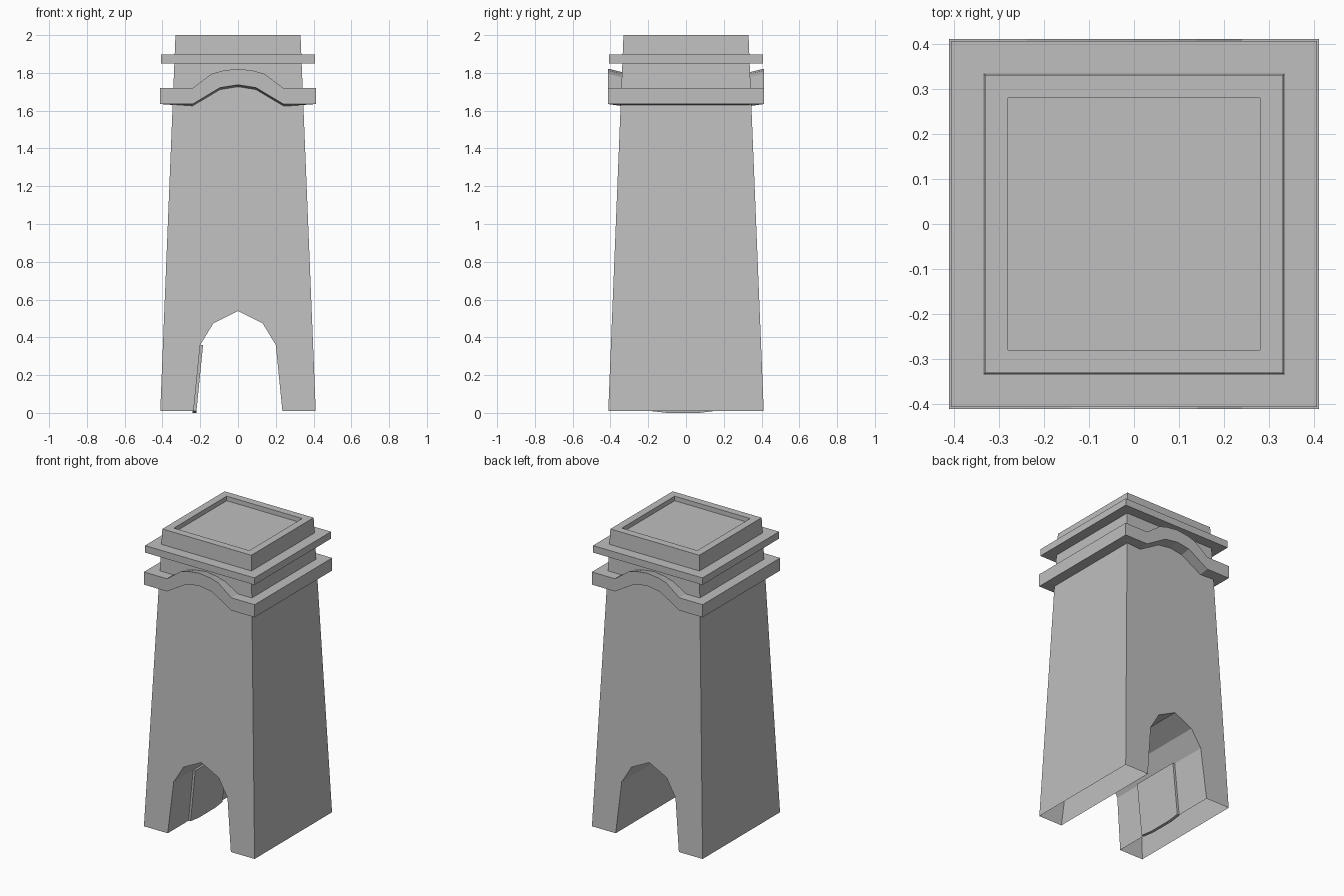
import bpy
import bmesh

cube = bpy.data.objects.get("Cube")
if cube:
    bpy.data.objects.remove(cube, do_unlink=True)

STONE = (0.52, 0.52, 0.52, 1)
stone = bpy.data.materials.new("grey_stone")
stone.use_nodes = True
stone.diffuse_color = STONE
stone.node_tree.nodes["Principled BSDF"].inputs["Base Color"].default_value = STONE


def finish(name, bm):
    bmesh.ops.recalc_face_normals(bm, faces=bm.faces[:])
    mesh = bpy.data.meshes.new(name)
    bm.to_mesh(mesh)
    bm.free()
    mesh.materials.append(stone)
    obj = bpy.data.objects.new(name, mesh)
    bpy.context.collection.objects.link(obj)


def loft(rings):
    """Join matching outlines with side faces and cap both ends."""
    bm = bmesh.new()
    loops = [[bm.verts.new(p) for p in ring] for ring in rings]
    n = len(loops[0])
    for a, b in zip(loops, loops[1:]):
        for i in range(n):
            j = (i + 1) % n
            bm.faces.new((a[i], a[j], b[j], b[i]))
    bm.faces.new(loops[0])
    bm.faces.new(loops[-1])
    bm.normal_update()
    return bm


def mirrored(half):
    """Complete a left-to-centre outline across x = 0."""
    return half + [(-x, z) for x, z in reversed(half) if x != 0]


def half_width(z):
    return 0.412 - 0.0405 * z


# Tapered shaft with an arched passage from front to back
BASE, TOP = 0.01, 2.0
arch = mirrored([(-0.235, BASE), (-0.2, 0.36), (-0.13, 0.475), (0, 0.54)])
outline = [(-half_width(TOP), TOP), (-half_width(BASE), BASE)] + arch
outline += [(half_width(BASE), BASE), (half_width(TOP), TOP)]
bm = loft([[(x, s * half_width(z), z) for x, z in outline] for s in (-1, 1)])

# Open undersides of the two legs
soles = [f for f in bm.faces if all(v.co.z < BASE + 0.001 for v in f.verts)]
bmesh.ops.delete(bm, geom=soles, context='FACES')

# Shallow recess in the flat top
bmesh.ops.recalc_face_normals(bm, faces=bm.faces[:])
cap = [f for f in bm.faces if all(v.co.z > TOP - 0.001 for v in f.verts)]
bmesh.ops.inset_region(bm, faces=cap, thickness=0.071)
bmesh.ops.inset_region(bm, faces=cap, thickness=0.001)
for v in cap[0].verts:
    v.co.z -= 0.03
finish("tower_shaft", bm)

# Lower cornice, rising in a curve over the front and back
R = 0.412
upper = mirrored([(-R, 1.72), (-0.24, 1.72), (-0.14, 1.795), (-0.08, 1.812), (0, 1.822)])
lower = mirrored([(-R, 1.635), (-0.24, 1.635), (-0.095, 1.722), (0, 1.737)])
rings = []
for y, drop in ((-R, 0), (-0.33, 0.02), (0.33, 0.02), (R, 0)):
    ring = [(x, y, z - drop * (z > 1.75)) for x, z in upper]
    ring += [(x, y, z - drop * 0.6 * (abs(x) < 0.3)) for x, z in reversed(lower)]
    rings.append(ring)
finish("lower_cornice", loft(rings))

# Upper cornice slab
W = 0.407
square = [(-W, -W), (W, -W), (W, W), (-W, W)]
finish("upper_cornice", loft([[(x, y, z) for x, y in square] for z in (1.85, 1.897)]))

# Door panel against one wall of the passage
panel = [(-0.19, 0.36), (-0.19, 0.01), (-0.1, 0), (0.07, 0), (0.15, 0.01), (0.15, 0.36)]
finish("passage_door", loft([[(-0.236 + 0.1 * z + out, y, z) for y, z in panel]
                             for out in (-0.005, 0.015)]))
